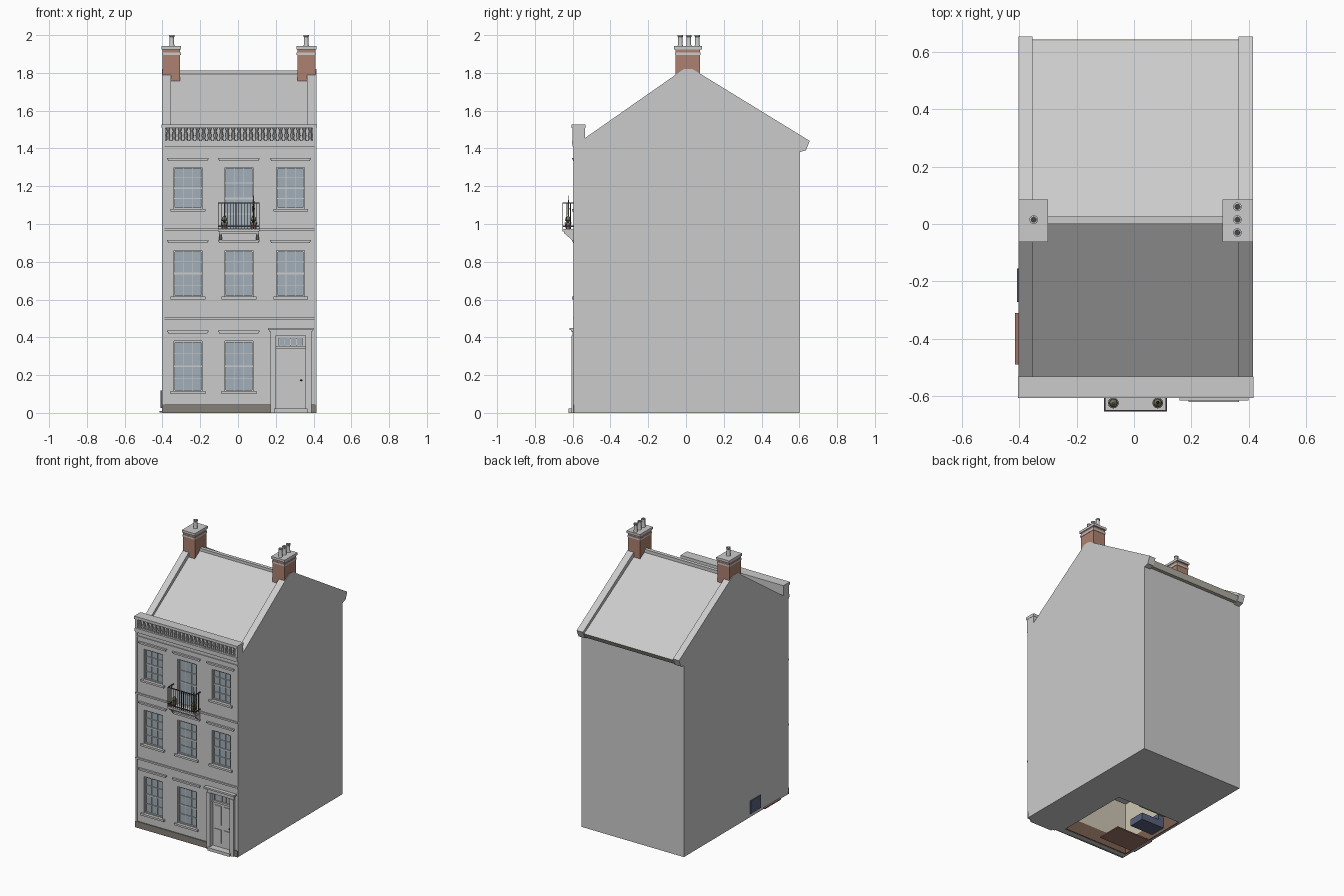
import bpy, bmesh, math
from mathutils import Matrix, Vector

L, R = -0.403, 0.415        # side faces of the house
F = -0.59                   # front wall plane
BRICK, GLASS = (0.42, 0.22, 0.16), (0.36, 0.43, 0.48)
STONE, IRON = (0.24, 0.22, 0.19), (0.06, 0.06, 0.07)
BEIGE, BROWN, NAVY = (0.62, 0.57, 0.45), (0.2, 0.12, 0.08), (0.1, 0.12, 0.2)
mats = {}


def finish(name, bm, color=None, smooth=False):
    bmesh.ops.recalc_face_normals(bm, faces=bm.faces)
    me = bpy.data.meshes.new(name)
    bm.to_mesh(me)
    bm.free()
    ob = bpy.data.objects.new(name, me)
    bpy.context.collection.objects.link(ob)
    if color:
        if color not in mats:
            mats[color] = bpy.data.materials.new(name + "_colour")
            mats[color].diffuse_color = (*color, 1)
        me.materials.append(mats[color])
    if smooth:
        bpy.ops.object.select_all(action='DESELECT')
        ob.select_set(True)
        bpy.context.view_layer.objects.active = ob
        bpy.ops.object.shade_smooth_by_angle(angle=math.radians(40))
    return ob


def boxes(name, items, color=None):
    bm = bmesh.new()
    for x0, x1, y0, y1, z0, z1 in items:
        m = Matrix.Translation(((x0+x1)/2, (y0+y1)/2, (z0+z1)/2)) @ Matrix.Diagonal((x1-x0, y1-y0, z1-z0, 1))
        bmesh.ops.create_cube(bm, size=1, matrix=m)
    return finish(name, bm, color)


def prisms(name, pts, spans, color=None):
    """Extrude a (y, z) profile along x over each span."""
    bm = bmesh.new()
    for x0, x1 in spans:
        a = [bm.verts.new((x0, y, z)) for y, z in pts]
        b = [bm.verts.new((x1, y, z)) for y, z in pts]
        bm.faces.new(a)
        bm.faces.new(b[::-1])
        for i in range(len(pts)):
            j = (i + 1) % len(pts)
            bm.faces.new((a[i], a[j], b[j], b[i]))
    return finish(name, bm, color)


def lathes(name, pts, locs, segs, color=None):
    """Revolve an (r, z) profile at each location."""
    bm = bmesh.new()
    for loc in locs:
        rings = [[bm.verts.new(Vector(loc) + Vector((r*math.cos(t), r*math.sin(t), z)))
                  for t in (2*math.pi*i/segs for i in range(segs))] for r, z in pts]
        for p, q in zip(rings, rings[1:]):
            for i in range(segs):
                j = (i + 1) % segs
                bm.faces.new((p[i], p[j], q[j], q[i]))
        bm.faces.new(rings[0])
        bm.faces.new(rings[-1])
    return finish(name, bm, color, smooth=True)


# Openings: three columns by three storeys, with a door bottom right
cols = [(-0.34, -0.19), (-0.07, 0.08), (0.205, 0.352)]
rows = [(0.115, 0.38), (0.615, 0.86), (1.08, 1.30)]
french = (-0.07, 0.08, 0.97, 1.30)
windows = [(*c, *r) for r in rows for c in cols
           if (c, r) not in ((cols[2], rows[0]), (cols[1], rows[2]))]
door = (0.20, 0.357, 0.02, 0.41)
openings = windows + [french, door]

# House body with recessed openings and a front room
body = prisms("house_body", [(F, 0), (F, 1.43), (-0.535, 1.43), (0.01, 1.79), (0.60, 1.43), (0.60, 0)], [(L, R)])
cutter = boxes("opening_cutter", [(x0, x1, -0.7, -0.56, z0, z1) for x0, x1, z0, z1 in openings]
               + [(-0.39, 0.13, -0.55, 0.0, -0.1, 0.38)])
cutter.hide_render = True
mod = body.modifiers.new("openings", 'BOOLEAN')
mod.operation, mod.solver, mod.object = 'DIFFERENCE', 'EXACT', cutter
bpy.context.view_layer.objects.active = body
bpy.ops.object.modifier_apply(modifier=mod.name)
bpy.data.objects.remove(cutter)

# Roof slopes, ridge and raised gable copings
prisms("roof", [(-0.535, 1.435), (0.01, 1.80), (0.64, 1.425), (0.63, 1.405), (0.01, 1.77), (-0.535, 1.41)], [(-0.36, 0.37)])
boxes("ridge_tiles", [(-0.36, 0.37, 0.0, 0.026, 1.785, 1.813)])
prisms("gable_coping", [(-0.535, 1.38), (-0.535, 1.455), (-0.012, 1.82), (0.035, 1.82), (0.655, 1.44),
                        (0.635, 1.39), (0.60, 1.38)], [(L, -0.355), (0.365, R)])
prisms("rear_gutter", [(0.60, 1.39), (0.625, 1.39), (0.645, 1.425), (0.60, 1.43)], [(-0.355, 0.365)], (0.5, 0.49, 0.42))

# Front parapet with balusters
boxes("parapet", [(L, R, -0.603, -0.535, 1.42, 1.442), (L, R, -0.575, -0.535, 1.44, 1.51),
                  (L - 0.002, R + 0.002, -0.607, -0.533, 1.508, 1.528),
                  (L, L + 0.02, -0.6, -0.57, 1.44, 1.51), (R - 0.02, R, -0.6, -0.57, 1.44, 1.51)])
lathes("balusters", [(0.012, 0), (0.007, 0.01), (0.011, 0.026), (0.006, 0.05), (0.012, 0.068)],
       [(-0.37 + i*0.752/24, -0.588, 1.442) for i in range(25)], 8)

# String courses, corner strips, plinth
boxes("string_courses", [(L, R, F - d, F + 0.01, z, z + h) for z, h, d in
                         ((0.495, 0.012, 0.008), (0.963, 0.012, 0.008), (1.375, 0.01, 0.006), (1.41, 0.014, 0.01))])
boxes("corner_strips", [(L, -0.39, F - 0.005, F + 0.01, 0.045, 1.41), (0.405, R, F - 0.005, F + 0.01, 0.045, 1.41)])
boxes("plinth", [(L, 0.172, F - 0.008, F + 0.01, 0, 0.045), (0.388, R, F - 0.008, F + 0.01, 0, 0.045)], STONE)

# Hood mouldings and sills
hoods = []
for c in range(3):
    for z in (0.42, 0.9, 1.333):
        if (c, z) != (2, 0.42):
            x0, x1 = cols[c][0] - 0.036, cols[c][1] + 0.034
            hoods += [(x0, x1, F - 0.014, F + 0.01, z + 0.008, z + 0.016),
                      (x0 + 0.006, x1 - 0.006, F - 0.008, F + 0.01, z, z + 0.008)]
boxes("window_hoods", hoods)
boxes("window_sills", [(x0 - 0.018, x1 + 0.018, F - 0.014, -0.565, z0 - 0.014, z0) for x0, x1, z0, z1 in windows])

# Sash windows: outer frame, glazing bars and glass
bars, panes = [], []
for x0, x1, z0, z1 in windows + [french]:
    w, h, t = x1 - x0, z1 - z0, 0.007
    bars += [(x0, x0 + t, -0.582, -0.56, z0, z1), (x1 - t, x1, -0.582, -0.56, z0, z1),
             (x0 + t, x1 - t, -0.582, -0.56, z0, z0 + t), (x0 + t, x1 - t, -0.582, -0.56, z1 - t, z1)]
    bars += [(x0 + w*i/3 - 0.0018, x0 + w*i/3 + 0.0018, -0.576, -0.565, z0 + t, z1 - t) for i in (1, 2)]
    for i in (1, 2, 3):
        s = 0.0045 if i == 2 else 0.0018
        bars.append((x0 + t, x1 - t, -0.577, -0.565, z0 + h*i/4 - s, z0 + h*i/4 + s))
    panes.append((x0, x1, -0.571, -0.562, z0, z1))
boxes("window_frames", bars)
panes.append((0.217, 0.34, -0.577, -0.565, 0.357, 0.397))
boxes("window_glass", panes, GLASS)

# Front door, fanlight bars, surround and step
dx0, dx1 = door[0], door[1]
boxes("front_door", [(dx0, dx1, -0.572, -0.56, 0.02, 0.41), (dx0, dx1, -0.58, -0.565, 0.338, 0.352)]
      + [(x, x + 0.05, -0.577, -0.57, z, z + h) for x in (0.217, 0.29) for z, h in ((0.05, 0.1), (0.18, 0.14))]
      + [(0.217 + 0.123*i/4 - 0.002, 0.217 + 0.123*i/4 + 0.002, -0.581, -0.57, 0.357, 0.397) for i in range(5)])
lathes("door_knob", [(0.003, 0), (0.006, 0.003), (0.003, 0.008)], [(0.335, -0.579, 0.17)], 10, IRON)
boxes("door_surround", [(0.172, 0.2, -0.607, -0.58, 0, 0.41), (0.357, 0.388, -0.607, -0.58, 0, 0.41),
                        (0.172, 0.388, -0.602, -0.58, 0.41, 0.435), (0.165, 0.394, -0.608, -0.58, 0.43, 0.44),
                        (0.158, 0.4, -0.617, -0.58, 0.438, 0.45)])
boxes("door_step", [(0.19, 0.367, -0.622, -0.56, 0, 0.022)])

# Balcony deck, brackets, railing and pot plants
boxes("balcony_deck", [(-0.105, 0.115, -0.655, F, 0.96, 0.974), (-0.098, 0.108, -0.645, F, 0.95, 0.96)])
prisms("balcony_brackets", [(F, 0.905), (F, 0.952), (-0.642, 0.952), (-0.636, 0.943), (-0.6, 0.912)],
       [(-0.1, -0.085), (0.095, 0.11)])
rail = []
for z in (0.985, 1.108):
    rail += [(-0.105, 0.115, -0.654, -0.649, z, z + 0.006), (-0.105, -0.1, -0.65, F, z, z + 0.006),
             (0.11, 0.115, -0.65, F, z, z + 0.006)]
rail += [(x - 0.0015, x + 0.0015, -0.653, -0.65, 0.974, 1.11) for x in (-0.103 + 0.216*i/14 for i in range(15))]
rail += [(x - 0.0015, x + 0.0015, y, y + 0.003, 0.974, 1.11) for x in (-0.102, 0.112) for y in (-0.633, -0.613)]
boxes("balcony_railing", rail, IRON)
lathes("plant_pots", [(0.011, 0), (0.017, 0.028), (0.019, 0.028), (0.019, 0.035)],
       [(-0.072, -0.625, 0.974), (0.083, -0.625, 0.974)], 12, (0.3, 0.18, 0.14))
lathes("plant_foliage", [(0.004, 0), (0.015, 0.012), (0.012, 0.025), (0.003, 0.036)],
       [(-0.072, -0.625, 1.008), (0.083, -0.625, 1.008)], 8, (0.16, 0.2, 0.12))
lathes("tall_plant", [(0.002, 0), (0.006, 0.05), (0.001, 0.12)], [(0.083, -0.623, 1.03)], 6, (0.16, 0.2, 0.12))

# Chimneys: brick stacks, stone bands, hollow pots
stacks = [(-0.399, -0.306), (0.314, 0.411)]
boxes("chimney_stacks", [(x0, x1, -0.055, 0.075, 1.72, 1.93) for x0, x1 in stacks], BRICK)
boxes("chimney_caps", [b for x0, x1 in stacks for b in
                       ((x0 - 0.005, x1 + 0.005, -0.063, 0.085, 1.925, 1.942),
                        (x0 - 0.003, x1 + 0.003, -0.058, 0.078, 1.895, 1.908))])
pots = [(-0.35, 0.015, 1.94)] + [(0.361, y, 1.94) for y in (-0.03, 0.015, 0.06)]
lathes("chimney_pots", [(0.015, 0), (0.012, 0.012), (0.012, 0.05), (0.015, 0.053), (0.015, 0.06), (0.009, 0.06), (0.009, 0.02)],
       pots, 16)
lathes("flue_openings", [(0.0088, 0.02), (0.0088, 0.045)], pots, 12, IRON)

# Front room seen from below, with furniture showing through the side wall
boxes("room_walls", [(-0.39, 0.13, -0.55, -0.545, 0.1, 0.379), (-0.39, -0.385, -0.545, 0, 0.1, 0.379),
                     (-0.385, -0.16, -0.14, -0.005, 0.1, 0.379)], BEIGE)
boxes("room_panelling", [(-0.39, 0.13, -0.55, -0.543, 0.002, 0.1), (-0.39, -0.383, -0.543, 0, 0.002, 0.1)], BROWN)
boxes("sofa", [(-0.409, -0.2, -0.272, -0.155, 0.025, 0.075), (-0.409, -0.34, -0.272, -0.155, 0.075, 0.118)], NAVY)
boxes("rug", [(-0.415, -0.12, -0.49, -0.31, 0.002, 0.01)], (0.34, 0.18, 0.14))
